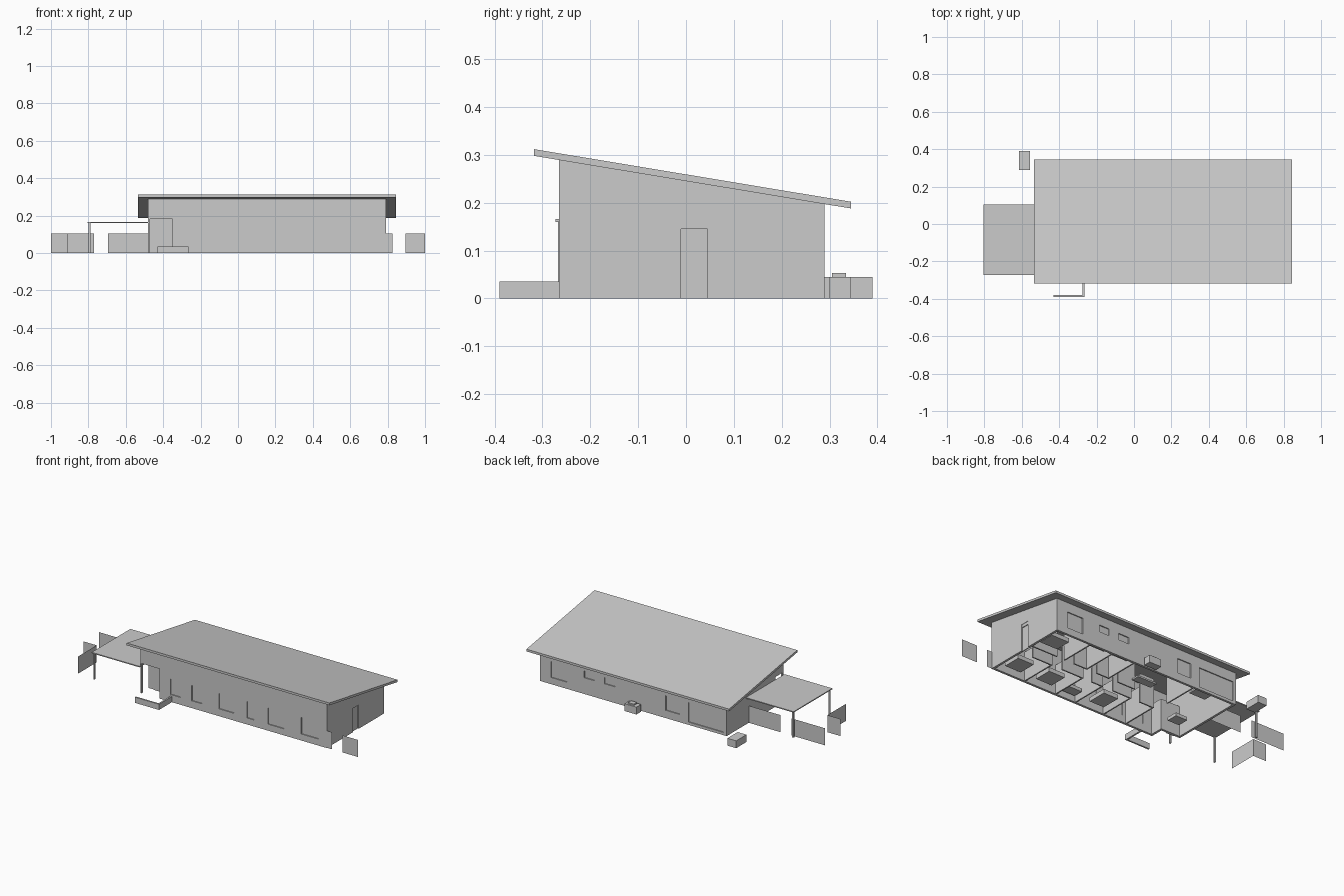
import bpy, bmesh

if "Cube" in bpy.data.objects:
    bpy.data.objects.remove(bpy.data.objects["Cube"])

SLOPE = (0.188 - 0.298) / (0.345 + 0.318)


def roof_under(y):
    return 0.298 + (y + 0.318) * SLOPE


def mesh_object(name, bm):
    bmesh.ops.recalc_face_normals(bm, faces=bm.faces)
    me = bpy.data.meshes.new(name)
    bm.to_mesh(me)
    bm.free()
    ob = bpy.data.objects.new(name, me)
    bpy.context.collection.objects.link(ob)
    return ob


def boxes(name, items):
    """One object from several (x0, x1, y0, y1, z0, z1) boxes."""
    bm = bmesh.new()
    for x0, x1, y0, y1, z0, z1 in items:
        vs = bmesh.ops.create_cube(bm, size=1)["verts"]
        for v in vs:
            v.co = (x1 if v.co.x > 0 else x0, y1 if v.co.y > 0 else y0, z1 if v.co.z > 0 else z0)
    return mesh_object(name, bm)


def prism(name, profile, x0, x1):
    """Extrude a (y, z) profile along x."""
    bm = bmesh.new()
    f = bm.faces.new([bm.verts.new((x0, y, z)) for y, z in profile])
    r = bmesh.ops.extrude_face_region(bm, geom=[f])
    for g in r["geom"]:
        if isinstance(g, bmesh.types.BMVert):
            g.co.x = x1
    return mesh_object(name, bm)


def cut(target, cutter):
    m = target.modifiers.new("cut", "BOOLEAN")
    m.operation, m.solver, m.object = "DIFFERENCE", "EXACT", cutter
    bpy.context.view_layer.objects.active = target
    bpy.ops.object.modifier_apply(modifier=m.name)
    bpy.data.objects.remove(cutter)


def plane(name, a, b, h):
    """Thin upright fence panel from a to b."""
    bm = bmesh.new()
    bm.faces.new([bm.verts.new((p[0], p[1], z)) for p, z in ((a, 0), (b, 0), (b, h), (a, h))])
    return mesh_object(name, bm)


# Outer walls, open underneath
X0, X1, Y0, Y1, T = -0.48, 0.79, -0.265, 0.29, 0.014
walls = prism("outer_walls", [(Y0, 0), (Y1, 0), (Y1, roof_under(Y1)), (Y0, roof_under(Y0))], X0, X1)
cut(walls, prism("cavity", [(Y0 + T, -0.1), (Y1 - T, -0.1), (Y1 - T, 0.4), (Y0 + T, 0.4)], X0 + T, X1 - T))

# Windows: (x0, x1, z0, z1)
front = [(-0.274, -0.205, 0.045, 0.14), (-0.13, -0.06, 0.045, 0.14), (0.055, 0.158, 0.045, 0.14),
         (0.247, 0.295, 0.04, 0.143), (0.39, 0.50, 0.04, 0.14), (0.616, 0.733, 0.04, 0.143)]
back = [(0.606, 0.716, 0.041, 0.14), (0.42, 0.49, 0.1, 0.142), (0.28, 0.353, 0.1, 0.14),
        (-0.16, -0.065, 0.048, 0.138), (-0.46, -0.22, 0.017, 0.137)]
openings, panes = [], []
for x0, x1, z0, z1 in front:
    openings.append((x0, x1, Y0 - 0.02, Y0 + 0.03, z0, z1))
    panes.append((x0, x1, Y0 + 0.006, Y0 + 0.01, z0, z1))
for x0, x1, z0, z1 in back:
    openings.append((x0, x1, Y1 - 0.03, Y1 + 0.02, z0, z1))
    panes.append((x0, x1, Y1 - 0.01, Y1 - 0.006, z0, z1))
openings.append((X1 - 0.03, X1 + 0.02, -0.01, 0.045, -0.05, 0.163))
cut(walls, boxes("openings", openings))
boxes("window_panes", panes)

# Side door with transom above
boxes("side_door", [(X1 - 0.012, X1 - 0.007, -0.01, 0.045, 0, 0.145)])
boxes("side_transom", [(X1 - 0.012, X1 - 0.002, -0.01, 0.045, 0.145, 0.163)])

# Recessed entry at the front left corner
RX, RY, RZ = -0.35, -0.185, 0.183
cut(walls, boxes("recess", [(X0 - 0.05, RX, Y0 - 0.05, RY, -0.05, RZ)]))
boxes("entry_walls", [(RX, RX + T, Y0 + 0.002, RY + T, 0, RZ), (X0 + 0.001, RX, RY, RY + T, 0, RZ)])
boxes("entry_ceiling", [(X0 + 0.002, RX + T, Y0 + 0.002, RY + T, RZ, RZ + 0.005)])
boxes("entry_door", [(-0.44, -0.385, RY - 0.005, RY, 0, 0.145)])
boxes("entry_column", [(X0, X0 + 0.01, Y0, Y0 + 0.01, 0, RZ)])

# Sloping roof slab
prism("roof", [(-0.318, 0.298), (0.345, 0.188), (0.345, 0.202), (-0.318, 0.312)], -0.535, 0.845)

# Carport with posts
boxes("carport_roof", [(-0.805, X0, -0.273, 0.103, 0.16, 0.166)])
boxes("carport_posts", [(-0.798, -0.789, y, y + 0.009, 0, 0.16) for y in (-0.268, 0.085)])

# Low L-shaped planter wall
boxes("planter_wall", [(-0.43, -0.265, -0.39, -0.38, 0, 0.035), (-0.275, -0.265, -0.38, Y0, 0, 0.035)])

# Garden fence panels
for i, (a, b) in enumerate([((-1, 0.075), (-0.77, 0.075)), ((-0.695, 0.075), (X0, 0.075)),
                            ((-1, -0.075), (-0.91, -0.075)), ((-0.91, -0.075), (-0.91, -0.257)),
                            ((X1, -0.262), (0.825, -0.262)), ((0.895, -0.262), (1, -0.262))]):
    plane(f"fence_{i}", a, b, 0.105)

# Outdoor storage box and equipment unit behind the house
boxes("storage_box", [(-0.615, -0.555, 0.29, 0.39, 0, 0.045)])
boxes("equipment_unit", [(0.096, 0.178, 0.30, 0.345, 0, 0.045), (0.12, 0.16, 0.305, 0.335, 0.045, 0.053)])

# Interior partitions around a corridor with door gaps
P, H = 0.008, 0.18
parts = [(x, x + P, Y0 + T, -0.03, 0, H) for x in (-0.16, 0.0, 0.2, 0.34, 0.56)]
parts += [(x, x + P, 0.06, Y1 - T, 0, H) for x in (0.54, 0.385, 0.23, -0.19)]
parts += [(a, b, -0.03, -0.022, 0, H) for a, b in ((-0.16, -0.06), (0.0, 0.13), (0.2, 0.28), (0.34, 0.49), (0.56, 0.7))]
parts += [(a, b, 0.06, 0.068, 0, H) for a, b in ((0.05, 0.17), (0.23, 0.32), (0.385, 0.48), (0.6, X1 - T))]
boxes("partitions", parts)

# Furniture: beds, tables and counters
boxes("beds", [(0.63, 0.75, 0.1, 0.2, 0.02, 0.045), (0.62, 0.73, -0.22, -0.11, 0.02, 0.045),
               (0.4, 0.51, -0.22, -0.11, 0.02, 0.045), (0.03, 0.13, -0.22, -0.1, 0.02, 0.045)])
boxes("tables", [(-0.36, -0.25, 0.17, 0.25, 0.04, 0.05), (-0.05, 0.08, 0.08, 0.13, 0.04, 0.05),
                 (-0.42, -0.34, -0.12, -0.05, 0.03, 0.05)])
boxes("counters", [(-0.17, 0.05, 0.24, Y1 - T, 0.03, 0.06), (0.41, 0.52, 0.23, Y1 - T, 0.03, 0.05),
                   (0.25, 0.35, 0.23, Y1 - T, 0.03, 0.05), (0.22, 0.32, -0.24, -0.18, 0.03, 0.05)])
